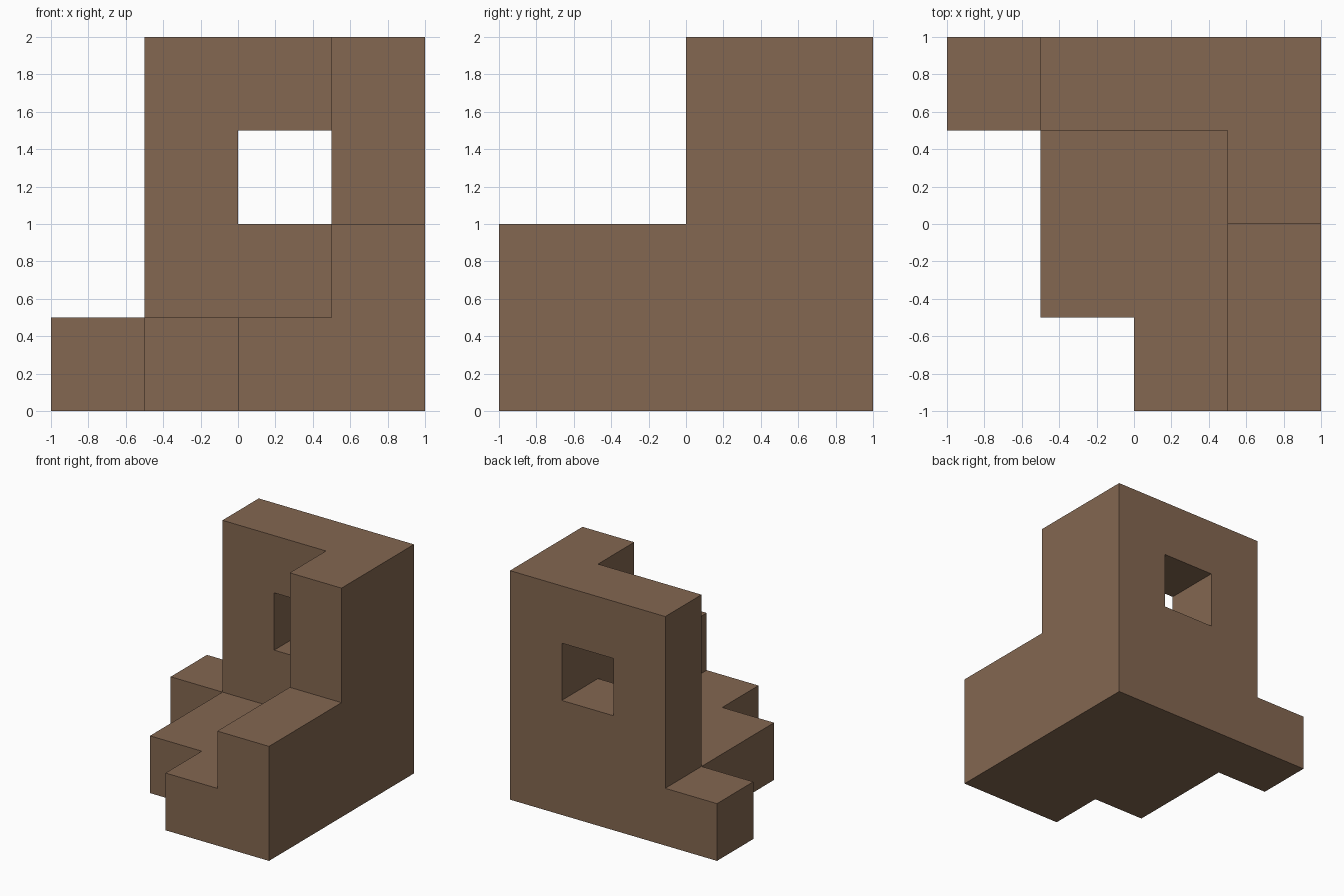
import bpy
import bmesh
from mathutils import Vector

default = bpy.data.objects.get("Cube")
if default:
    bpy.data.objects.remove(default, do_unlink=True)

CELL = 0.5
COUNT = 4

# Blocks as (min corner, max corner) in model units
SOLIDS = {
    "side_wall_low": ((0.5, -1, 0), (1, 1, 1)),
    "side_wall_high": ((0.5, 0, 1), (1, 1, 2)),
    "back_wall": ((-0.5, 0.5, 0), (1, 1, 2)),
    "floor": ((-0.5, -0.5, 0), (0.5, 0.5, 0.5)),
    "front_step": ((0, -1, 0), (0.5, -0.5, 0.5)),
    "side_step": ((-1, 0.5, 0), (-0.5, 1, 0.5)),
}
WINDOW = ((0, 0.5, 1), (0.5, 1, 1.5))


def inside(point, block):
    low, high = block
    return all(a < p < b for a, p, b in zip(low, point, high))


def solid(point):
    return not inside(point, WINDOW) and any(inside(point, b) for b in SOLIDS.values())


def add_face(bm, centre, axis, sign):
    # Outward square on one side of a cell
    normal, u, v = Vector(), Vector(), Vector()
    normal[axis] = sign * CELL / 2
    u[(axis + 1) % 3] = CELL / 2
    v[(axis + 2) % 3] = sign * CELL / 2
    middle = centre + normal
    corners = (middle - u - v, middle + u - v, middle + u + v, middle - u + v)
    bm.faces.new([bm.verts.new(c) for c in corners])


# Joined outer skin of all the blocks
bm = bmesh.new()
for i in range(COUNT):
    for j in range(COUNT):
        for k in range(COUNT):
            centre = Vector((i - 1.5, j - 1.5, k + 0.5)) * CELL
            if not solid(centre):
                continue
            for axis in range(3):
                for sign in (-1, 1):
                    step = Vector()
                    step[axis] = sign * CELL
                    if not solid(centre + step):
                        add_face(bm, centre, axis, sign)
bmesh.ops.remove_doubles(bm, verts=bm.verts[:], dist=0.001)
# Merge flat neighbouring squares into clean large faces
bmesh.ops.dissolve_limit(bm, angle_limit=0.01, verts=bm.verts[:], edges=bm.edges[:])

mesh = bpy.data.meshes.new("corner_block")
bm.to_mesh(mesh)
bm.free()

# Brown material
colour = (0.23, 0.136, 0.082, 1)
brown = bpy.data.materials.new("brown")
brown.use_nodes = True
brown.diffuse_color = colour
brown.node_tree.nodes["Principled BSDF"].inputs["Base Color"].default_value = colour
mesh.materials.append(brown)

block = bpy.data.objects.new("corner_block", mesh)
bpy.context.collection.objects.link(block)
